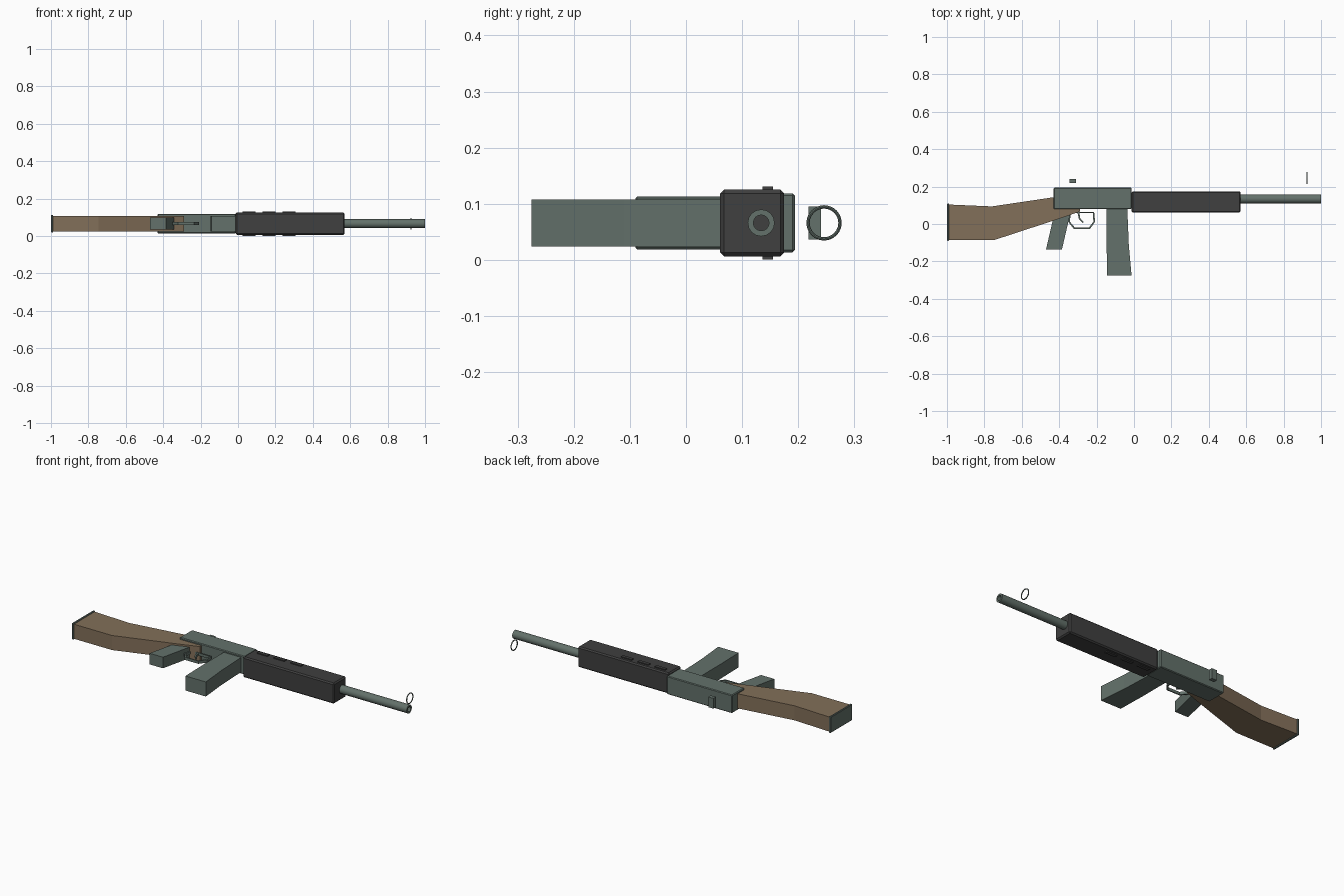
import bpy, bmesh, math
from mathutils import Matrix, Vector

if "Cube" in bpy.data.objects:
    bpy.data.objects.remove(bpy.data.objects["Cube"])

ZC = 0.066  # mid plane of the model, which lies on its side


def material(name, rgb):
    m = bpy.data.materials.new(name)
    m.diffuse_color = (*rgb, 1)
    m.use_nodes = True
    m.node_tree.nodes["Principled BSDF"].inputs["Base Color"].default_value = m.diffuse_color
    return m


GREEN = material("grey green metal", (0.125, 0.165, 0.145))
BROWN = material("brown wood", (0.225, 0.16, 0.10))
DARK = material("dark grey", (0.05, 0.05, 0.05))


def finish(bm, name, mat, bevel=0):
    bmesh.ops.recalc_face_normals(bm, faces=bm.faces)
    me = bpy.data.meshes.new(name)
    bm.to_mesh(me)
    bm.free()
    me.materials.append(mat)
    ob = bpy.data.objects.new(name, me)
    bpy.context.collection.objects.link(ob)
    if bevel:
        mod = ob.modifiers.new("edge", 'BEVEL')
        mod.width = bevel
        mod.segments = 1
    return ob


def slab(name, pts, width, mat, bevel=0, zc=ZC):
    """Extrude an x-y outline across z."""
    bm = bmesh.new()
    f = bm.faces.new([bm.verts.new((x, y, zc - width / 2)) for x, y in pts])
    ext = bmesh.ops.extrude_face_region(bm, geom=[f])
    vs = [g for g in ext['geom'] if isinstance(g, bmesh.types.BMVert)]
    bmesh.ops.translate(bm, verts=vs, vec=(0, 0, width))
    return finish(bm, name, mat, bevel)


def block(name, x0, x1, y0, y1, width, mat, bevel=0, zc=ZC):
    return slab(name, [(x0, y0), (x1, y0), (x1, y1), (x0, y1)], width, mat, bevel, zc)


def frame(name, pts, t, width, mat):
    """Closed band: outline joined to a copy pulled towards its centre."""
    c = sum((Vector(p) for p in pts), Vector((0, 0))) / len(pts)
    bm = bmesh.new()
    rows = []
    for p in pts:
        o = Vector(p)
        i = o + (c - o).normalized() * t
        rows.append([bm.verts.new((q.x, q.y, ZC + s * width / 2))
                     for q, s in ((o, -1), (o, 1), (i, 1), (i, -1))])
    for k in range(len(rows)):
        a, b = rows[k - 1], rows[k]
        for j in range(4):
            bm.faces.new((a[j], a[(j + 1) % 4], b[(j + 1) % 4], b[j]))
    return finish(bm, name, mat)


def lathe_x(name, profile, y, n, mat):
    """Turn a closed (x, radius) profile around an x-parallel axis."""
    bm = bmesh.new()
    rings = []
    for k in range(n):
        a = 2 * math.pi * k / n
        rings.append([bm.verts.new((x, y + r * math.cos(a), ZC + r * math.sin(a)))
                      for x, r in profile])
    m = len(profile)
    for k in range(n):
        a, b = rings[k - 1], rings[k]
        for j in range(m):
            bm.faces.new((a[j], a[(j + 1) % m], b[(j + 1) % m], b[j]))
    ob = finish(bm, name, mat)
    bpy.context.view_layer.objects.active = ob
    ob.select_set(True)
    bpy.ops.object.shade_smooth_by_angle(angle=math.radians(35))
    ob.select_set(False)
    return ob


# Main body
block("receiver", -0.43, -0.013, 0.08, 0.194, 0.105, GREEN, 0.004)
block("handguard", -0.013, 0.57, 0.061, 0.175, 0.119, DARK, 0.007)

# Slots on both sides of the handguard
for i in range(3):
    x = 0.025 + 0.107 * i
    for side, s in (("left", 1), ("right", -1)):
        block(f"vent_{side}_{i + 1}", x, x + 0.068, 0.136, 0.155, 0.009, DARK,
              zc=ZC + s * 0.0605)

# Hollow barrel
lathe_x("barrel", [(0.56, 0.024), (1.0, 0.024), (1.0, 0.014), (0.56, 0.014)],
        0.134, 16, GREEN)

# Wooden stock and end plate
slab("stock", [(-0.99, 0.104), (-0.76, 0.094), (-0.43, 0.143), (-0.29, 0.143),
               (-0.29, 0.066), (-0.40, 0.028), (-0.745, -0.085), (-0.99, -0.085)],
     0.084, BROWN)
block("butt_plate", -1.0, -0.988, -0.09, 0.109, 0.094, GREEN, 0.003)

# Magazine and grip
slab("magazine", [(-0.147, 0.09), (-0.147, -0.10), (-0.143, -0.275), (-0.013, -0.275),
                  (-0.028, -0.11), (-0.036, 0.09)], 0.084, GREEN)
slab("grip", [(-0.425, 0.06), (-0.47, -0.135), (-0.385, -0.135), (-0.34, 0.06)],
     0.064, GREEN)

# Trigger and its guard
frame("trigger_guard", [(-0.345, 0.063), (-0.213, 0.063), (-0.208, 0.012), (-0.235, -0.026),
                        (-0.322, -0.026), (-0.352, 0.012)], 0.009, 0.016, GREEN)
slab("trigger", [(-0.302, 0.06), (-0.292, 0.06), (-0.287, 0.03), (-0.268, 0.010),
                 (-0.274, 0.006), (-0.294, 0.024)], 0.010, GREEN)

# Sights
block("rear_sight", -0.344, -0.311, 0.218, 0.241, 0.059, GREEN)
ring = [(0.925 + 0.003 * math.cos(a), 0.0285 + 0.003 * math.sin(a))
        for a in (2 * math.pi * k / 8 for k in range(8))]
lathe_x("front_sight_ring", ring, 0.246, 24, GREEN)
